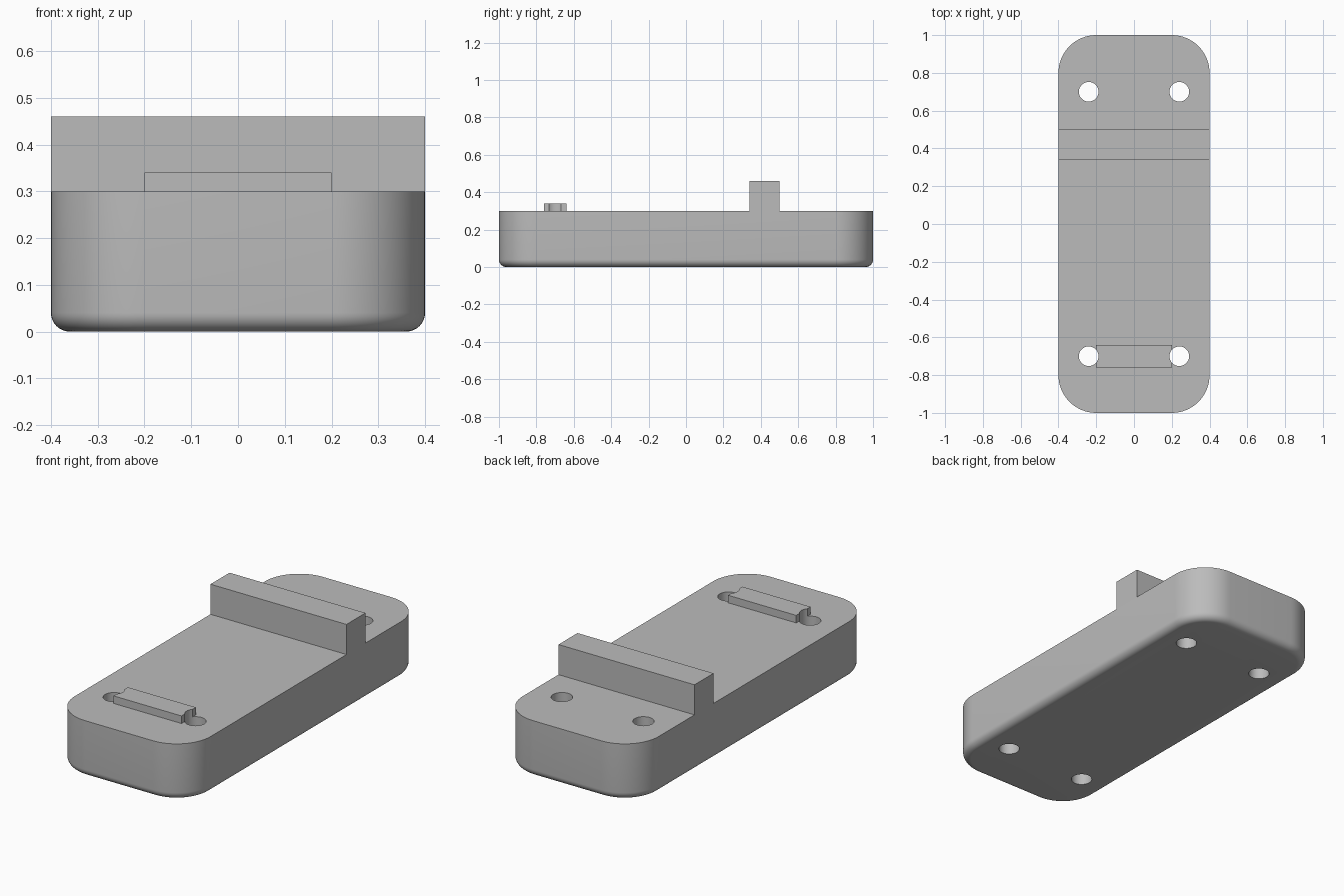
import bpy
import bmesh
import math
from mathutils import Matrix, Vector

cube = bpy.data.objects.get("Cube")
if cube:
    bpy.data.objects.remove(cube, do_unlink=True)

# Single plain grey
GREY = (0.5, 0.5, 0.5, 1.0)
grey = bpy.data.materials.new("plain grey")
grey.use_nodes = True
grey.diffuse_color = GREY
grey.node_tree.nodes["Principled BSDF"].inputs["Base Color"].default_value = GREY

HOLE_X, HOLE_Y, HOLE_R = 0.24, 0.70, 0.052
DECK = 0.30


def add_box(bm, low, high):
    low, high = Vector(low), Vector(high)
    place = Matrix.Translation((low + high) / 2) @ Matrix.Diagonal((*(high - low), 1))
    bmesh.ops.create_cube(bm, size=1, matrix=place)


def finish(bm, name):
    bmesh.ops.recalc_face_normals(bm, faces=bm.faces)
    mesh = bpy.data.meshes.new(name)
    bm.to_mesh(mesh)
    bm.free()
    mesh.materials.append(grey)
    obj = bpy.data.objects.new(name, mesh)
    bpy.context.collection.objects.link(obj)
    return obj


def activate(obj):
    bpy.ops.object.select_all(action='DESELECT')
    obj.select_set(True)
    bpy.context.view_layer.objects.active = obj


def bore(obj, cutter):
    activate(obj)
    mod = obj.modifiers.new("bore", 'BOOLEAN')
    mod.operation = 'DIFFERENCE'
    mod.solver = 'EXACT'
    mod.object = cutter
    bpy.ops.object.modifier_apply(modifier=mod.name)


# Base block: rounded corners, then a small fillet round the underside
bm = bmesh.new()
add_box(bm, (-0.4, -1, 0), (0.4, 1, DECK))
uprights = [e for e in bm.edges if abs(e.verts[0].co.z - e.verts[1].co.z) > 0.1]
bmesh.ops.bevel(bm, geom=uprights, offset=0.2, segments=16, profile=0.5, affect='EDGES')
rim = [e for e in bm.edges if all(v.co.z < 0.001 for v in e.verts)]
bmesh.ops.bevel(bm, geom=rim, offset=0.04, segments=8, profile=0.5, affect='EDGES')
base = finish(bm, "base_block")

# Low bar between the two front holes
bm = bmesh.new()
add_box(bm, (-0.2, -0.76, DECK), (0.2, -0.64, 0.34))
bar = finish(bm, "front_bar")

# Full-width rear ridge
bm = bmesh.new()
add_box(bm, (-0.4, 0.34, DECK), (0.4, 0.5, 0.46))
ridge = finish(bm, "rear_ridge")

# Four through holes, which also nick the ends of the bar
bm = bmesh.new()
for sx in (-1, 1):
    for sy in (-1, 1):
        bmesh.ops.create_cone(bm, cap_ends=True, segments=40, radius1=HOLE_R, radius2=HOLE_R,
                              depth=2, matrix=Matrix.Translation((sx * HOLE_X, sy * HOLE_Y, 0)))
cutter = finish(bm, "hole_cutter")
cutter.hide_render = True
for part in (base, bar):
    bore(part, cutter)
bpy.data.objects.remove(cutter, do_unlink=True)

for part in (base, bar, ridge):
    activate(part)
    bpy.ops.object.shade_smooth_by_angle(angle=math.radians(30))
